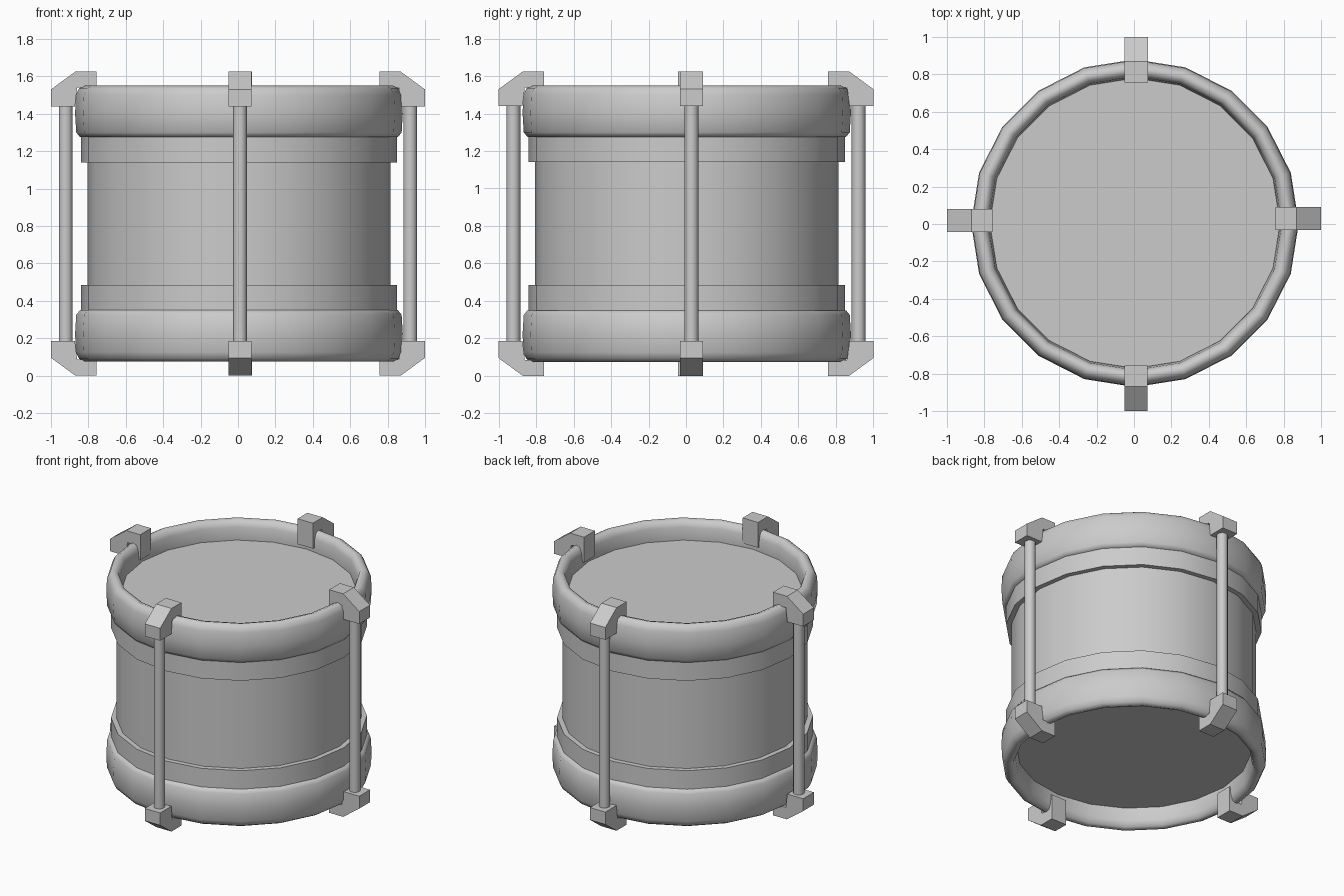
import bpy, bmesh, math
from mathutils import Matrix

if "Cube" in bpy.data.objects:
    bpy.data.objects.remove(bpy.data.objects["Cube"])

SIDES = 20
H = 1.625          # total height; the drum mirrors about H / 2
CX, CY = 0.005, 0.004


def finish(name, bm, smooth=None):
    bmesh.ops.recalc_face_normals(bm, faces=bm.faces)
    mesh = bpy.data.meshes.new(name)
    bm.to_mesh(mesh)
    bm.free()
    ob = bpy.data.objects.new(name, mesh)
    bpy.context.collection.objects.link(ob)
    if smooth:
        bpy.ops.object.select_all(action='DESELECT')
        ob.select_set(True)
        bpy.context.view_layer.objects.active = ob
        bpy.ops.object.shade_smooth_by_angle(angle=math.radians(smooth))
    return ob


def lathe(name, profile, smooth, closed=True):
    """Revolve (radius, z) points around the drum axis."""
    bm = bmesh.new()
    rings = []
    for r, z in profile:
        rings.append([bm.verts.new((CX + r * math.cos(2 * math.pi * i / SIDES),
                                    CY + r * math.sin(2 * math.pi * i / SIDES), z))
                      for i in range(SIDES)])
    n = len(rings)
    for k in range(n if closed else n - 1):
        a, b = rings[k], rings[(k + 1) % n]
        for i in range(SIDES):
            j = (i + 1) % SIDES
            bm.faces.new((a[i], a[j], b[j], b[i]))
    return finish(name, bm, smooth)


def skin(name, r, z):
    bm = bmesh.new()
    bmesh.ops.create_cone(bm, cap_ends=True, segments=SIDES, radius1=r, radius2=r, depth=0.02,
                          matrix=Matrix.Translation((CX, CY, z)))
    return finish(name, bm)


def bracket(name, angle, lateral, flip):
    """Hook over the hoop: side profile extruded across its width."""
    prof = [(1.0, 1.44), (1.0, 1.53), (0.87, H), (0.757, H), (0.757, 1.44),
            (0.80, 1.44), (0.80, 1.54), (0.86, 1.54), (0.872, 1.44)]
    bm = bmesh.new()
    face = bm.faces.new([bm.verts.new((x, lateral - 0.062, H - z if flip else z)) for x, z in prof])
    ext = bmesh.ops.extrude_face_region(bm, geom=[face])
    verts = [v for v in ext['geom'] if isinstance(v, bmesh.types.BMVert)]
    bmesh.ops.translate(bm, verts=verts, vec=(0, 0.124, 0))
    bm.transform(Matrix.Rotation(angle, 4, 'Z'))
    return finish(name, bm)


def rod(name, angle, lateral):
    bm = bmesh.new()
    bmesh.ops.create_cone(bm, cap_ends=True, segments=12, radius1=0.037, radius2=0.037, depth=1.27,
                          matrix=Matrix.Translation((0.921, lateral, H / 2)))
    bm.transform(Matrix.Rotation(angle, 4, 'Z'))
    return finish(name, bm, 40)


# Drum body
lathe("shell", [(0.81, 0.3), (0.81, H - 0.3)], 30, closed=False)

# Hoops, bands and skins, mirrored top to bottom
hoop = [(0.80, 1.275), (0.85, 1.275), (0.87, 1.30), (0.876, 1.40), (0.872, 1.50), (0.855, 1.535),
        (0.83, 1.55), (0.80, 1.54), (0.785, 1.50), (0.775, 1.40)]
band = [(0.80, 1.14), (0.845, 1.14), (0.845, 1.29), (0.80, 1.29)]
for side, flip in (("top", False), ("bottom", True)):
    def place(pts):
        return [(r, H - z if flip else z) for r, z in pts]
    lathe(side + "_hoop", place(hoop), 55)
    lathe(side + "_band", place(band), 30)
    skin(side + "_skin", 0.79, H - 1.40 if flip else 1.40)

# Tension rods with a hook at each end, slightly off axis
for where, deg, lateral in (("front", -90, 0.011), ("right", 0, 0.03),
                            ("back", 90, -0.012), ("left", 180, -0.018)):
    a = math.radians(deg)
    rod(where + "_rod", a, lateral)
    bracket(where + "_top_hook", a, lateral, False)
    bracket(where + "_bottom_hook", a, lateral, True)
